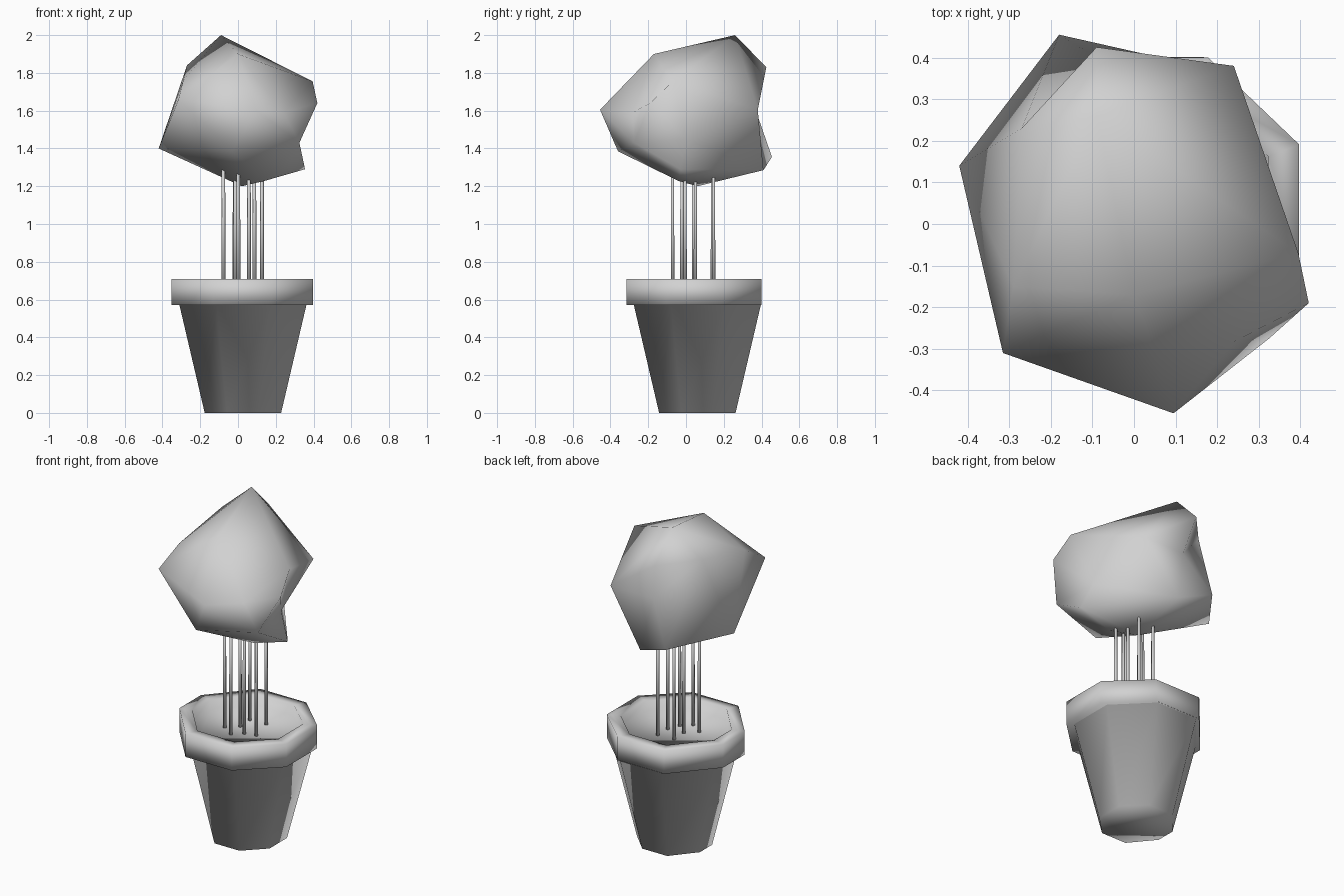
import bpy, bmesh, math
from mathutils import Vector

cube = bpy.data.objects.get("Cube")
if cube:
    bpy.data.objects.remove(cube, do_unlink=True)

GREY = (0.64, 0.64, 0.64, 1.0)
grey = bpy.data.materials.new("plain_grey")
grey.use_nodes = True
grey.diffuse_color = GREY
grey.node_tree.nodes["Principled BSDF"].inputs["Base Color"].default_value = GREY


def finish(name, bm):
    bmesh.ops.recalc_face_normals(bm, faces=bm.faces[:])
    for f in bm.faces:
        f.smooth = True
    mesh = bpy.data.meshes.new(name)
    bm.to_mesh(mesh)
    bm.free()
    mesh.materials.append(grey)
    obj = bpy.data.objects.new(name, mesh)
    bpy.context.collection.objects.link(obj)


def lathe(name, profile, centre, sides=8, turn=22.5, squash=1.0, pinch=1.0):
    """Rings of (radius, height) joined into a capped tube; pinch narrows the right side."""
    bm = bmesh.new()
    rings = []
    for r, z in profile:
        ring = []
        for i in range(sides):
            a = math.tau * i / sides + math.radians(turn)
            depth = r * squash * math.sin(a)
            if math.cos(a) < -0.5:
                depth *= pinch
            ring.append(bm.verts.new((centre[0] + r * math.cos(a), centre[1] + depth, z)))
        rings.append(ring)
    bm.faces.new(rings[0])
    bm.faces.new(rings[-1])
    for low, high in zip(rings, rings[1:]):
        for i in range(sides):
            j = (i + 1) % sides
            bm.faces.new((low[i], low[j], high[j], high[i]))
    finish(name, bm)


# Tapered pot with a small lip under the rim, then the rim with its sunken soil
lathe("pot_body", [(0.219, 0), (0.364, 0.572), (0.37, 0.573)], (0.026, 0.06), pinch=0.7)
lathe("pot_rim_and_soil", [(0.405, 0.57), (0.405, 0.71), (0.325, 0.71), (0.318, 0.65)],
      (0.023, 0.043), squash=0.955, pinch=0.7)

# Thin stems
stems = [(-0.077, -0.018), (0.002, -0.071), (-0.014, 0.04), (0.058, -0.022),
         (-0.018, 0.14), (0.127, -0.005), (0.087, 0.146), (0.087, 0.05)]
for n, spot in enumerate(stems):
    lathe(f"stem_{n + 1}", [(0.011, 0.645), (0.009, 1.34)], spot, sides=6, turn=0)

# Lumpy foliage: corner points joined in the order they lie around its middle
corners = [
    (-0.09, 0.26, 2.0), (0, -0.17, 1.9), (-0.27, 0.23, 1.84), (-0.09, 0.425, 1.83),
    (-0.29, -0.15, 1.76), (0.395, -0.07, 1.755), (0.42, -0.19, 1.64),
    (0.095, -0.455, 1.605), (0.24, 0.38, 1.605), (-0.315, -0.31, 1.66),
    (-0.42, 0.14, 1.4), (-0.18, 0.455, 1.355), (0.325, -0.275, 1.43),
    (0.355, -0.03, 1.29), (0.02, 0.41, 1.285), (-0.03, -0.36, 1.385),
    (0.02, 0.06, 1.2), (0.14, -0.04, 1.228),
]
dents = [(0.24, -0.283, 1.59), (0.29, 0, 1.45), (-0.04, 0.37, 1.6)]
middle = Vector((0, 0, 1.58))
bm = bmesh.new()
place = {}
for c in corners + dents:
    v = bm.verts.new((Vector(c) - middle).normalized())
    place[v] = Vector(c)
bmesh.ops.convex_hull(bm, input=bm.verts[:])
for v, target in place.items():
    v.co = target
finish("foliage", bm)
